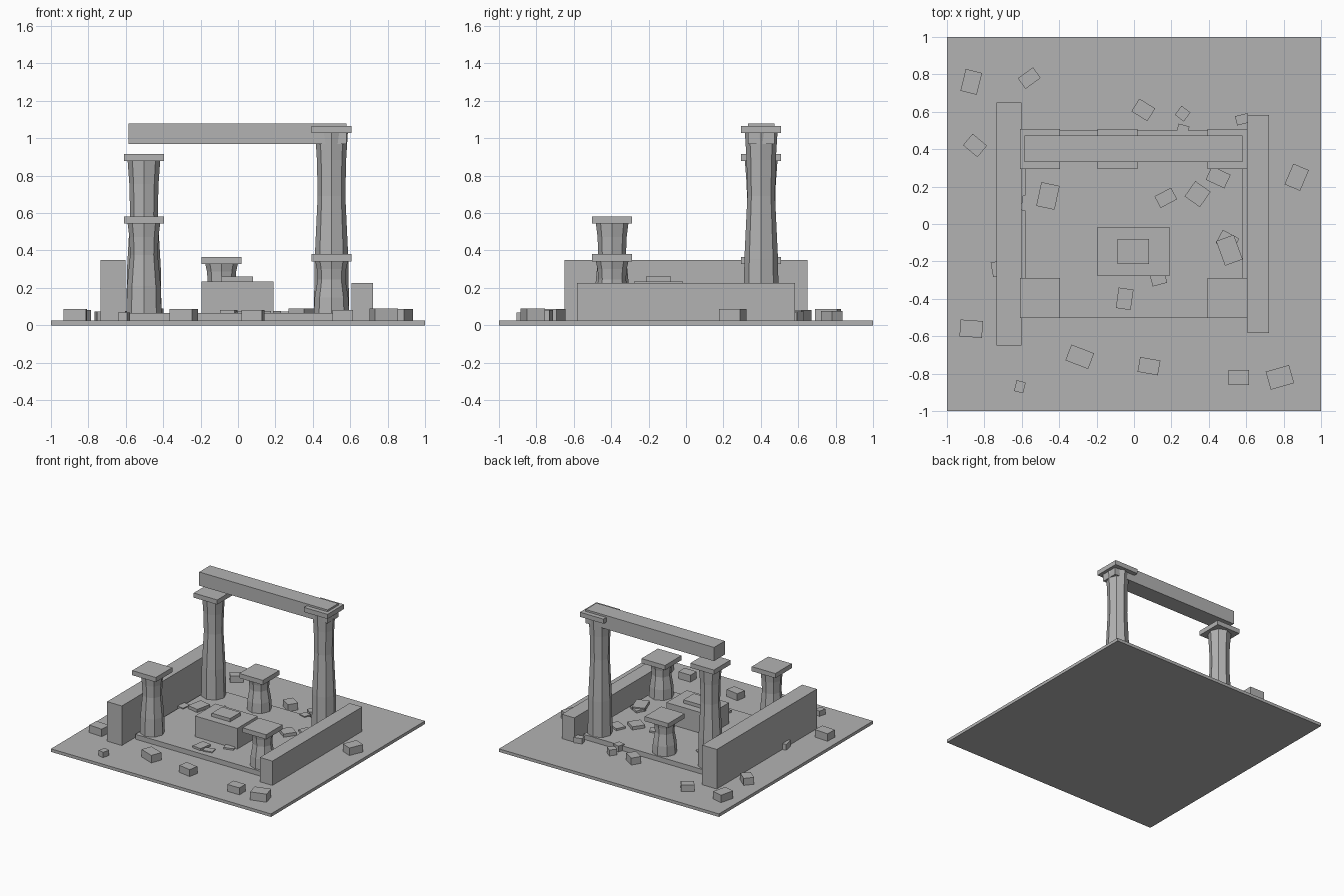
import bpy
import math

cube = bpy.data.objects.get("Cube")
if cube:
    bpy.data.objects.remove(cube, do_unlink=True)

stone = bpy.data.materials.new("grey_stone")
stone.use_nodes = True
stone.diffuse_color = (0.45, 0.45, 0.45, 1)
stone.node_tree.nodes["Principled BSDF"].inputs["Base Color"].default_value = stone.diffuse_color

GROUND_TOP = 0.025
FLOOR_TOP = 0.065
CAP_HEIGHT = 0.038


def add_mesh(name, verts, faces, location=(0, 0, 0), turn=0):
    mesh = bpy.data.meshes.new(name)
    mesh.from_pydata(verts, [], faces)
    mesh.materials.append(stone)
    obj = bpy.data.objects.new(name, mesh)
    obj.location = location
    obj.rotation_euler.z = math.radians(turn)
    bpy.context.collection.objects.link(obj)
    return obj


def loft(name, rings, location=(0, 0, 0), turn=0):
    """Join a stack of equal rings into a closed solid."""
    n = len(rings[0])
    verts = [v for ring in rings for v in ring]
    faces = [tuple(reversed(range(n))), tuple(range(len(verts) - n, len(verts)))]
    for r in range(len(rings) - 1):
        for i in range(n):
            a, b = r * n + i, r * n + (i + 1) % n
            faces.append((a, b, b + n, a + n))
    return add_mesh(name, verts, faces, location, turn)


def block(name, x, y, width, depth, bottom, top, turn=0):
    corners = [(-1, -1), (1, -1), (1, 1), (-1, 1)]
    rings = [[(sx * width / 2, sy * depth / 2, z) for sx, sy in corners]
             for z in (bottom, top)]
    return loft(name, rings, (x, y, 0), turn)


def column(name, x, y, top):
    """Eight-sided shaft with a waist, under a square capital."""
    shaft_top = top - CAP_HEIGHT
    profile = [(0, 0.094), (0.3, 0.09), (0.65, 0.074), (0.85, 0.078), (1, 0.087)]
    rings = []
    for t, radius in profile:
        z = FLOOR_TOP + t * (shaft_top - FLOOR_TOP)
        angles = [i * math.tau / 8 for i in range(8)]
        rings.append([(radius * math.cos(a), radius * math.sin(a), z) for a in angles])
    loft(name + "_shaft", rings, (x, y, 0))
    block(name + "_capital", x, y, 0.214, 0.214, shaft_top, top)


# Ground, raised floor and side walls
block("ground_slab", 0, 0, 2, 2, 0, GROUND_TOP)
block("raised_floor", 0, 0, 1.166, 1, GROUND_TOP, FLOOR_TOP)
block("tall_wall", -0.668, 0, 0.134, 1.3, GROUND_TOP, 0.35)
block("low_wall", 0.664, 0, 0.114, 1.166, GROUND_TOP, 0.225)

# Altar with its offering slab
block("altar", -0.003, -0.147, 0.384, 0.264, FLOOR_TOP, 0.235)
block("altar_slab", -0.005, -0.147, 0.168, 0.136, 0.235, 0.262)

# Broken columns and the fallen lintel
column("front_right_column", -0.503, -0.395, 0.582)
column("front_left_column", 0.5, -0.395, 0.38)
column("back_right_column", -0.503, 0.402, 0.915)
column("back_middle_column", -0.088, 0.402, 0.365)
column("back_left_column", 0.5, 0.402, 1.065)
block("lintel", -0.002, 0.402, 1.166, 0.14, 0.968, 1.08)

# Loose rubble: x, y, width, depth, turn in degrees
outer_rubble = [
    (-.87, .76, .09, .12, -14), (-.56, .78, .1, .07, 36), (-.85, .42, .1, .08, -40),
    (.05, .61, .1, .08, -32), (.26, .59, .06, .06, -37), (.58, .56, .07, .05, 14),
    (.87, .25, .09, .12, -23), (-.87, -.56, .12, .09, -4), (-.29, -.71, .13, .09, -21),
    (.08, -.76, .11, .08, -10), (-.61, -.87, .05, .06, -14), (.56, -.82, .11, .08, 0),
    (.78, -.82, .13, .1, 16), (-.73, -.24, .06, .08, 10),
]
floor_rubble = [
    (-.31, .24, .06, .07, -35), (-.46, .15, .1, .13, -12), (-.57, .11, .06, .08, -8),
    (.17, .14, .1, .07, 28), (.34, .16, .1, .1, -35), (.45, .25, .11, .08, -25),
    (.51, -.14, .1, .14, 20), (.5, -.09, .1, .08, -28), (.13, -.29, .08, .07, 15),
    (-.05, -.4, .08, .11, -8), (.03, -.42, .08, .06, 12), (.26, .5, .06, .06, -15),
]
for label, rubble in (("outer_rubble", outer_rubble), ("floor_rubble", floor_rubble)):
    for i, (x, y, width, depth, turn) in enumerate(rubble):
        top = 0.046 + 0.45 * min(width, depth)
        block(f"{label}_{i + 1}", x, y, width, depth, GROUND_TOP, top, turn)
